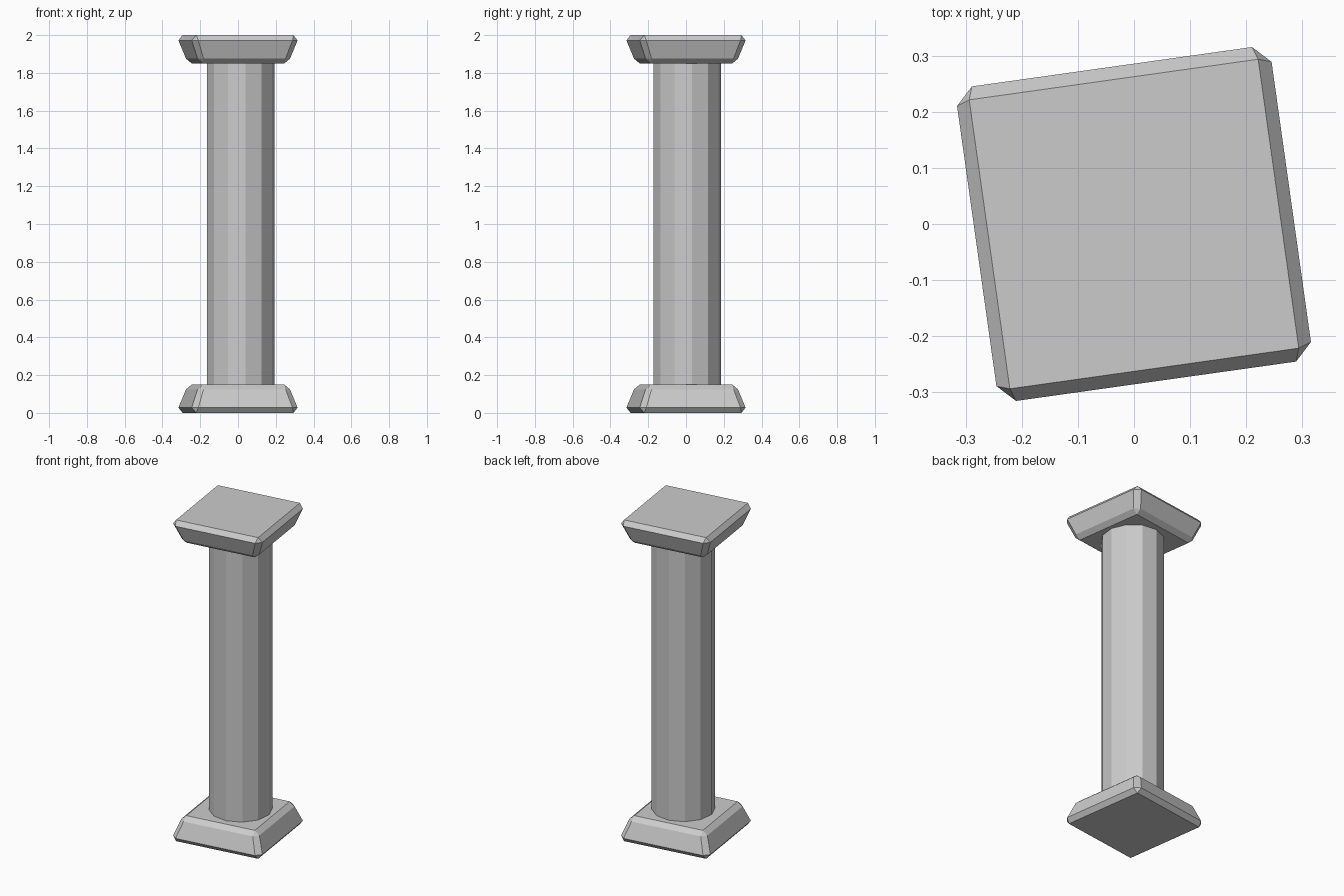
import bpy, bmesh, math
from mathutils import Matrix

if "Cube" in bpy.data.objects:
    bpy.data.objects.remove(bpy.data.objects["Cube"])

TURN = math.radians(8)  # whole column is turned slightly


def make_object(name, bm):
    bmesh.ops.recalc_face_normals(bm, faces=bm.faces)
    mesh = bpy.data.meshes.new(name)
    bm.to_mesh(mesh)
    bm.free()
    obj = bpy.data.objects.new(name, mesh)
    bpy.context.collection.objects.link(obj)
    return obj


def square(bm, h, z):
    return [bm.verts.new(p) for p in ((h, -h, z), (h, h, z), (-h, h, z), (-h, -h, z))]


def octagon(bm, a, b, z):
    pts = [(b, -a), (a, -b), (a, b), (b, a), (-b, a), (-a, b), (-a, -b), (-b, -a)]
    return [bm.verts.new((x, y, z)) for x, y in pts]


def chamfered_slab(name, flip):
    """Tapered square block with bevelled edges, wide end at z=0 or at z=2."""
    bm = bmesh.new()
    s0 = square(bm, 0.26, 0.0)
    o0 = octagon(bm, 0.283, 0.252, 0.028)
    o1 = octagon(bm, 0.247, 0.219, 0.125)
    s1 = square(bm, 0.217, 0.15)
    for s, o in ((s0, o0), (s1, o1)):
        bm.faces.new(s)
        for i in range(4):
            bm.faces.new((s[i], o[2 * i], o[2 * i + 1]))          # corner
            bm.faces.new((s[i], o[2 * i + 1], o[(2 * i + 2) % 8], s[(i + 1) % 4]))
    for i in range(8):
        j = (i + 1) % 8
        bm.faces.new((o0[i], o0[j], o1[j], o1[i]))
    if flip:
        for v in bm.verts:
            v.co.z = 2.0 - v.co.z
    bmesh.ops.rotate(bm, verts=bm.verts, matrix=Matrix.Rotation(TURN, 3, 'Z'))
    return make_object(name, bm)


# base and capital
chamfered_slab("base", False)
chamfered_slab("capital", True)

# twelve-sided shaft, slightly off centre
bm = bmesh.new()
bmesh.ops.create_cone(bm, cap_ends=True, segments=12, radius1=0.18, radius2=0.18, depth=1.71,
                      matrix=Matrix.Translation((0.014, 0.006, 1.0)) @ Matrix.Rotation(TURN, 4, 'Z'))
make_object("shaft", bm)
